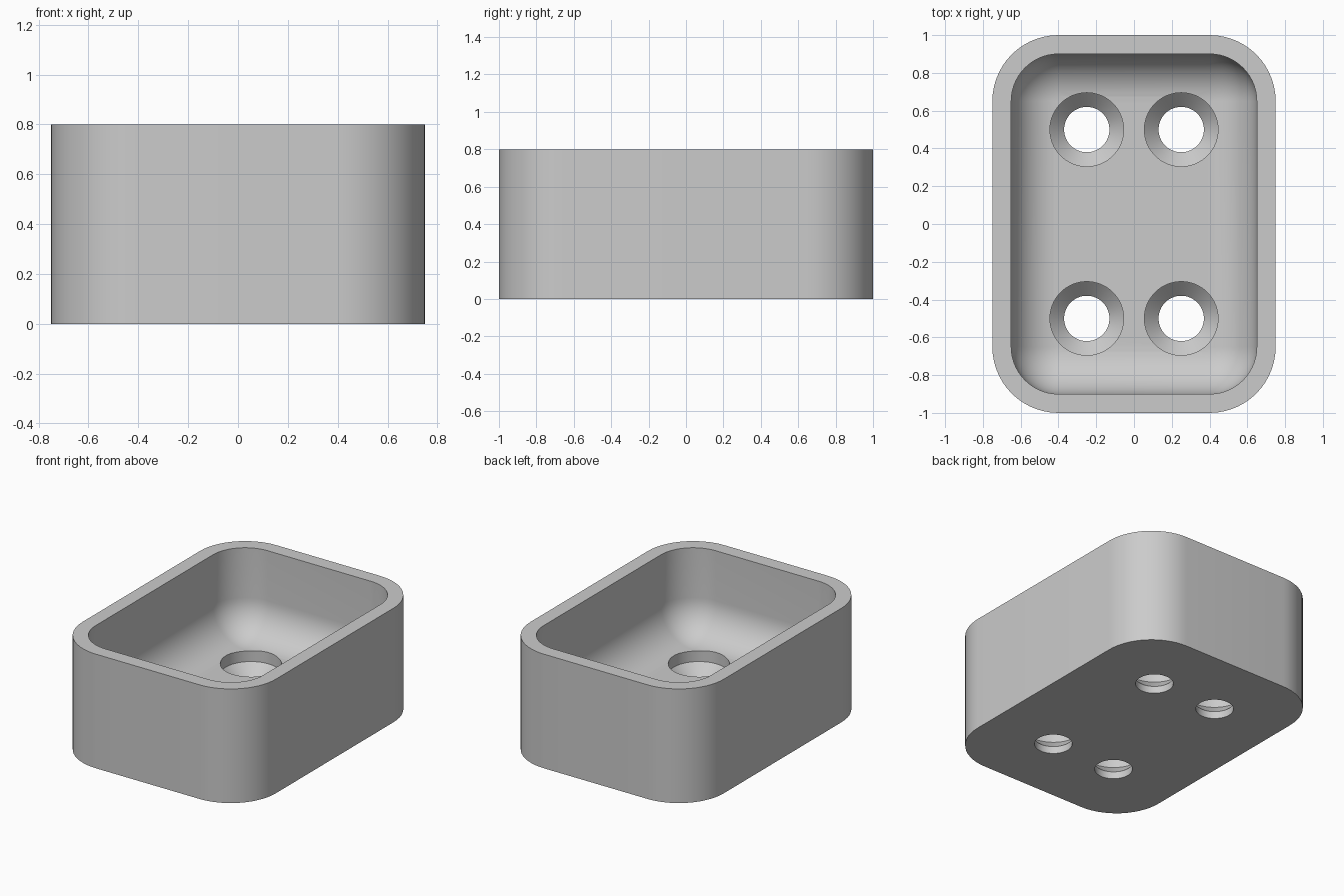
import bpy
import bmesh
from math import sin, cos, pi, radians

cube = bpy.data.objects.get("Cube")
if cube:
    bpy.data.objects.remove(cube, do_unlink=True)

HALF_X, HALF_Y, HEIGHT = 0.75, 1.0, 0.8
CORNER, WALL, FLOOR = 0.35, 0.1, 0.2
FILLET = CORNER - WALL
STEPS = 14


def rounded_ring(bm, inset, z):
    """Ring of vertices around a rounded rectangle, inset from the outside."""
    r = CORNER - inset
    cx, cy = HALF_X - CORNER, HALF_Y - CORNER
    ring = []
    for i, (sx, sy) in enumerate([(1, 1), (-1, 1), (-1, -1), (1, -1)]):
        for k in range(STEPS + 1):
            a = (i + k / STEPS) * pi / 2
            ring.append(bm.verts.new((sx * cx + r * cos(a), sy * cy + r * sin(a), z)))
    return ring


def circle_ring(bm, x, y, r, z, n=64):
    return [bm.verts.new((x + r * cos(2 * pi * k / n), y + r * sin(2 * pi * k / n), z))
            for k in range(n)]


def loft(bm, rings):
    """Skin consecutive rings and cap both ends."""
    for a, b in zip(rings, rings[1:]):
        for i in range(len(a)):
            j = (i + 1) % len(a)
            bm.faces.new((a[i], a[j], b[j], b[i]))
    bm.faces.new(rings[0][::-1])
    bm.faces.new(rings[-1])


def finish(bm, name):
    bmesh.ops.remove_doubles(bm, verts=bm.verts, dist=0.0001)
    bmesh.ops.recalc_face_normals(bm, faces=bm.faces)
    mesh = bpy.data.meshes.new(name)
    bm.to_mesh(mesh)
    bm.free()
    obj = bpy.data.objects.new(name, mesh)
    bpy.context.collection.objects.link(obj)
    return obj


grey = bpy.data.materials.new("light_grey")
grey.use_nodes = True
grey.diffuse_color = (0.6, 0.6, 0.6, 1)
grey.node_tree.nodes["Principled BSDF"].inputs["Base Color"].default_value = (0.6, 0.6, 0.6, 1)

# Open tray: outer wall, flat rim, inner wall, then a fillet down to the floor
bm = bmesh.new()
rings = [rounded_ring(bm, 0, 0), rounded_ring(bm, 0, HEIGHT), rounded_ring(bm, WALL, HEIGHT)]
for k in range(STEPS + 1):
    a = k / STEPS * pi / 2
    rings.append(rounded_ring(bm, WALL + FILLET * (1 - cos(a)), FLOOR + FILLET * (1 - sin(a))))
loft(bm, rings)
tray = finish(bm, "tray")
tray.data.materials.append(grey)

# Four countersunk screw holes
bm = bmesh.new()
for x in (-0.25, 0.25):
    for y in (-0.5, 0.5):
        profile = [(0.12, -0.1), (0.12, 0.05), (0.195, 0.125), (0.195, 0.4)]
        loft(bm, [circle_ring(bm, x, y, r, z) for r, z in profile])
cutter = finish(bm, "screw_hole_cutter")
cutter.data.materials.append(grey)
cutter.hide_render = True

cut = tray.modifiers.new("screw_holes", "BOOLEAN")
cut.operation = "DIFFERENCE"
cut.solver = "EXACT"
cut.object = cutter

bpy.ops.object.select_all(action="DESELECT")
tray.select_set(True)
bpy.context.view_layer.objects.active = tray
bpy.ops.object.modifier_apply(modifier=cut.name)
bpy.data.objects.remove(cutter, do_unlink=True)
bpy.ops.object.shade_smooth_by_angle(angle=radians(30))
